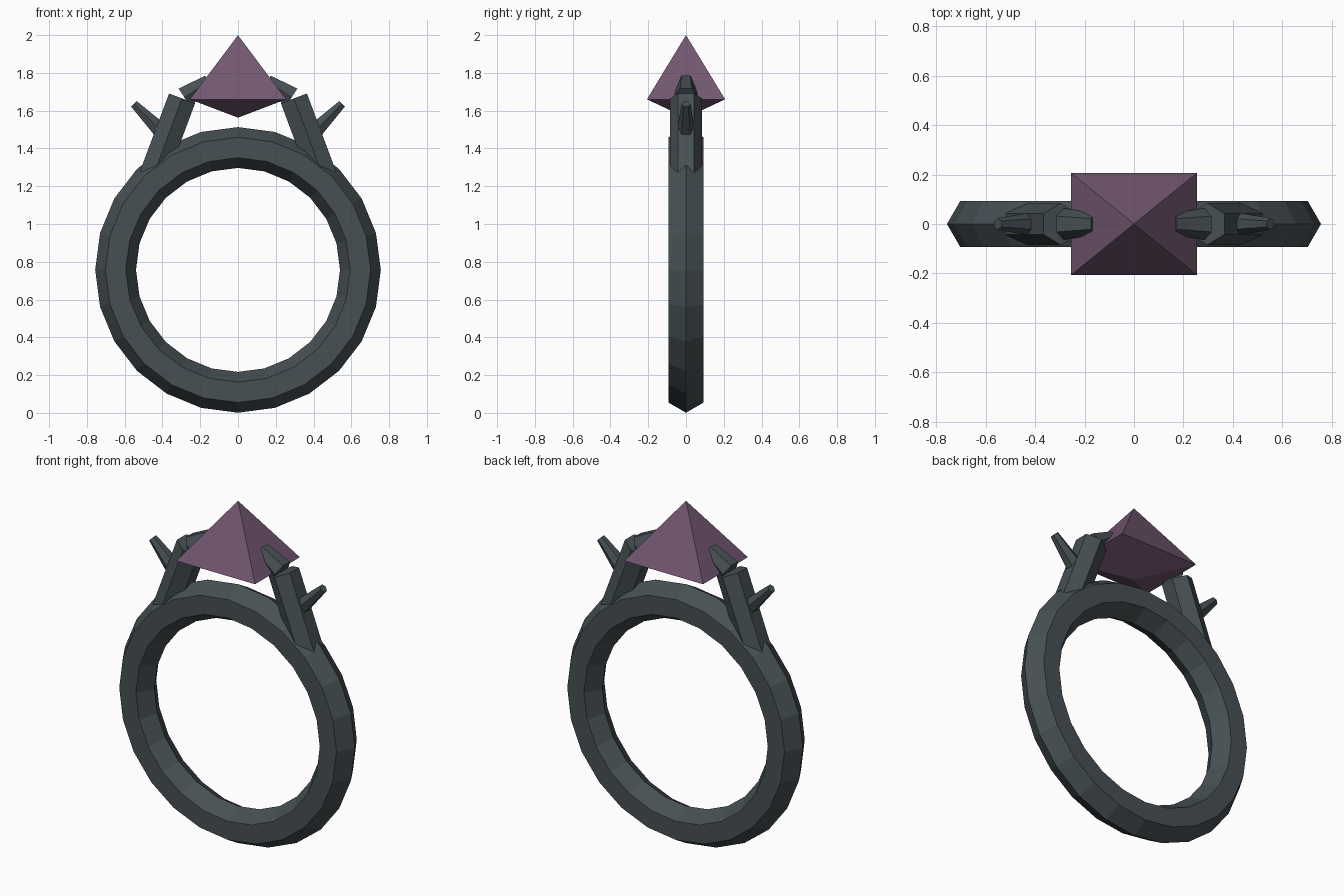
import bpy, bmesh, math
from mathutils import Vector

if "Cube" in bpy.data.objects:
    bpy.data.objects.remove(bpy.data.objects["Cube"])


def material(name, color):
    m = bpy.data.materials.new(name)
    m.diffuse_color = color
    m.use_nodes = True
    m.node_tree.nodes["Principled BSDF"].inputs["Base Color"].default_value = m.diffuse_color
    return m


METAL = material("dark_metal", (0.062, 0.080, 0.088, 1))
GEM = material("purple_gem", (0.17, 0.095, 0.165, 1))


def finish(name, bm, mat):
    bmesh.ops.recalc_face_normals(bm, faces=bm.faces)
    me = bpy.data.meshes.new(name)
    bm.to_mesh(me)
    bm.free()
    me.materials.append(mat)
    ob = bpy.data.objects.new(name, me)
    bpy.context.collection.objects.link(ob)
    return ob


def hex_bar(name, a, b, r1, r2):
    """Tapered six-sided bar from a to b in the xz plane, corners on +-y."""
    a, b = Vector((a[0], 0, a[1])), Vector((b[0], 0, b[1]))
    side = Vector((0, 1, 0))
    up = (b - a).normalized().cross(side)
    bm = bmesh.new()
    rings = []
    for c, r in ((a, r1), (b, r2)):
        angles = [i * math.pi / 3 for i in range(6)]
        rings.append([bm.verts.new(c + r * (side * math.cos(t) + up * math.sin(t)))
                      for t in angles])
    for i in range(6):
        j = (i + 1) % 6
        bm.faces.new((rings[0][i], rings[0][j], rings[1][j], rings[1][i]))
    for ring in rings:
        bm.faces.new(ring)
    return finish(name, bm, METAL)


# Band with hexagonal section
bpy.ops.mesh.primitive_torus_add(major_segments=24, minor_segments=6,
                                 major_radius=0.648, minor_radius=0.108,
                                 location=(0, 0, 0.757), rotation=(math.pi / 2, 0, 0))
band = bpy.context.object
band.name = "band"
band.data.materials.append(METAL)
for p in band.data.polygons:
    p.use_smooth = False

# Gem: rectangular girdle, tall crown, shallow point below
bm = bmesh.new()
girdle = [bm.verts.new((x * 0.255, y * 0.207, 1.66))
          for x, y in ((-1, -1), (1, -1), (1, 1), (-1, 1))]
for z in (2.0, 1.563):
    tip = bm.verts.new((0, 0, z))
    for i in range(4):
        bm.faces.new((girdle[i], girdle[(i + 1) % 4], tip))
finish("gem", bm, GEM)

# Mirrored setting: leaning post, claw gripping the gem, outward thorn
for side, s in (("left", -1), ("right", 1)):
    hex_bar(side + "_post", (s * 0.455, 1.240), (s * 0.296, 1.665), 0.085, 0.085)
    hex_bar(side + "_claw", (s * 0.284, 1.670), (s * 0.154, 1.754), 0.064, 0.043)
    hex_bar(side + "_thorn", (s * 0.395, 1.480), (s * 0.551, 1.636), 0.050, 0.024)
